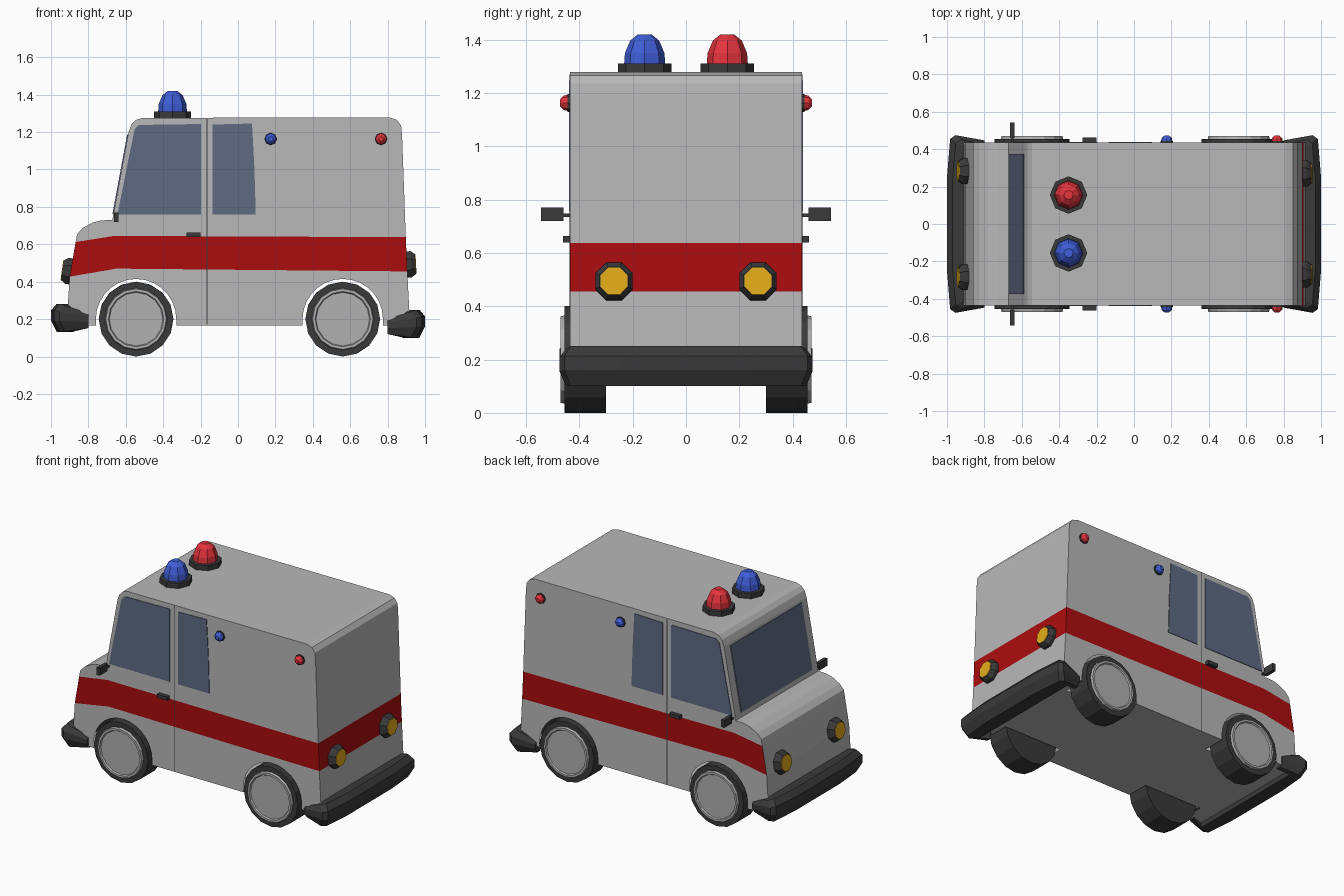
import bpy, bmesh, math
from mathutils import Vector

if "Cube" in bpy.data.objects:
    bpy.data.objects.remove(bpy.data.objects["Cube"])


def mat(name, rgb):
    m = bpy.data.materials.new(name)
    m.diffuse_color = (*rgb, 1)
    m.use_nodes = True
    m.node_tree.nodes["Principled BSDF"].inputs["Base Color"].default_value = m.diffuse_color
    return m


GREY = mat("body_grey", (0.48, 0.48, 0.48))
RED = mat("stripe_red", (0.41, 0.004, 0.005))
GLASS = mat("window_blue_grey", (0.115, 0.145, 0.225))
BLACK = mat("rubber_black", (0.042, 0.042, 0.042))
HUB = mat("hub_grey", (0.44, 0.44, 0.44))
LRED = mat("lamp_red", (0.78, 0.034, 0.047))
LBLUE = mat("lamp_blue", (0.05, 0.11, 0.68))
AMBER = mat("lamp_amber", (0.78, 0.42, 0.01))
W = 0.435  # half width of the body


def finish(name, bm, *mats, recalc=True):
    bmesh.ops.remove_doubles(bm, verts=bm.verts, dist=1e-5)
    if recalc:
        bmesh.ops.recalc_face_normals(bm, faces=bm.faces)
    me = bpy.data.meshes.new(name)
    bm.to_mesh(me)
    bm.free()
    for m in mats:
        me.materials.append(m)
    ob = bpy.data.objects.new(name, me)
    bpy.context.collection.objects.link(ob)
    return ob


def face(bm, pts, idx=0):
    f = bm.faces.new([bm.verts.new(p) for p in pts])
    f.material_index = idx
    return f


def prism(name, pts, vec, m):
    """Flat polygon pushed along vec."""
    bm = bmesh.new()
    a = [Vector(p) for p in pts]
    b = [p + Vector(vec) for p in a]
    face(bm, a)
    face(bm, b[::-1])
    for i in range(len(a)):
        j = (i + 1) % len(a)
        face(bm, (a[i], a[j], b[j], b[i]))
    return finish(name, bm, m)


def box(name, lo, hi, m):
    (x0, y0, z0), (x1, y1, z1) = lo, hi
    return prism(name, [(x0, y0, z0), (x1, y0, z0), (x1, y1, z0), (x0, y1, z0)],
                 (0, 0, z1 - z0), m)


def lathe(name, rings, origin, axis, n, m, phase=0.0):
    """Capped solid of revolution; rings are (radius, height along axis)."""
    q = Vector(axis).to_track_quat('Z', 'Y')
    bm = bmesh.new()
    loops = [[Vector(origin) + q @ Vector((r * math.cos(t), r * math.sin(t), h))
              for t in (phase + 2 * math.pi * k / n for k in range(n))] for r, h in rings]
    face(bm, loops[0][::-1])
    face(bm, loops[-1])
    for a, b in zip(loops, loops[1:]):
        for k in range(n):
            l = (k + 1) % n
            face(bm, (a[k], a[l], b[l], b[k]))
    return finish(name, bm, m)


# Body shell: side panels in three bands, wrapped by the outline
WHEELS = (-0.545, 0.56)
BOT, AR = 0.165, 0.215


def arch(cx):
    pts = [(cx - AR, BOT)]
    for k in range(15):
        t = math.pi * (1 - k / 14)
        pts.append((cx + AR * math.cos(t), 0.2 + AR * math.sin(t)))
    return pts + [(cx + AR, BOT)]


f_lo, f_hi = (-0.9, 0.427), (-0.868, 0.612)      # stripe at the nose
k_lo, k_hi = (-0.65, 0.47), (-0.66, 0.645)       # stripe bend
b_lo, b_hi = (0.905, 0.455), (0.897, 0.638)      # stripe at the tail
nose, tail = (-0.917, BOT), (0.92, BOT)
over = [(-0.86, 0.655), (-0.83, 0.687), (-0.78, 0.715), (-0.73, 0.728), (-0.672, 0.73),
        (-0.585, 1.2), (-0.57, 1.24), (-0.545, 1.265), (-0.51, 1.276),
        (0.81, 1.278), (0.85, 1.265), (0.872, 1.235), (0.877, 1.19)]
lower = [f_lo, nose] + arch(WHEELS[0]) + arch(WHEELS[1]) + [tail, b_lo, k_lo]
stripe = [f_lo, k_lo, b_lo, b_hi, k_hi, f_hi]
upper = [f_hi, k_hi, b_hi] + over[::-1]
outline = [nose, f_lo, f_hi] + over + [b_hi, b_lo, tail]

bm = bmesh.new()
for s in (-1, 1):
    for poly, idx in ((lower, 0), (stripe, 1), (upper, 0)):
        face(bm, [(x, s * W, z) for x, z in poly][::-s], idx)
for a, b in zip(outline, outline[1:]):
    face(bm, [(a[0], -W, a[1]), (a[0], W, a[1]), (b[0], W, b[1]), (b[0], -W, b[1])],
         1 if a == b_hi else 0)
finish("body_shell", bm, GREY, RED)

# Floor with notches for the wheels
bm = bmesh.new()
IN = 0.285
cuts = [nose[0], WHEELS[0] - AR, WHEELS[0] + AR, WHEELS[1] - AR, WHEELS[1] + AR, tail[0]]
for i, (x0, x1) in enumerate(zip(cuts, cuts[1:])):
    w = IN if i % 2 else W
    face(bm, [(x0, -w, BOT), (x0, w, BOT), (x1, w, BOT), (x1, -w, BOT)])
finish("floor", bm, GREY, recalc=False)

# Windscreen
sx = lambda z: -0.672 + (z - 0.73) * 0.185
prism("windscreen", [(sx(z), y, z) for z, y in
      ((0.76, -0.375), (0.76, 0.375), (1.185, 0.375), (1.185, -0.375))],
      (-0.005, 0, 0.001), GLASS)

front_win = [(-0.645, 0.758), (-0.197, 0.758), (-0.197, 1.243), (-0.53, 1.238), (-0.553, 1.215)]
rear_win = [(-0.135, 0.758), (0.095, 0.758), (0.088, 1.0), (0.075, 1.246), (-0.135, 1.24)]
seam = [(-0.168, 0.17), (-0.163, 0.17), (-0.163, 1.27), (-0.168, 1.27)]

for s, side in ((-1, "right"), (1, "left")):
    # Side windows and door seam
    for name, poly, d, m in (("front_window", front_win, 0.004, GLASS),
                             ("rear_window", rear_win, 0.004, GLASS),
                             ("door_seam", seam, 0.002, BLACK)):
        prism(f"{name}_{side}", [(x, s * W, z) for x, z in poly], (0, s * d, 0), m)
    # Door handle and mirror
    box(f"door_handle_{side}", (-0.275, s * 0.43, 0.64), (-0.2, s * 0.462, 0.664), BLACK)
    box(f"mirror_stem_{side}", (-0.656, s * 0.43, 0.735), (-0.644, s * 0.465, 0.748), BLACK)
    box(f"mirror_{side}", (-0.663, s * 0.46, 0.72), (-0.64, s * 0.543, 0.77), BLACK)
    # Small marker lamps
    for name, x, m in (("blue", 0.175, LBLUE), ("red", 0.765, LRED)):
        o = (x, s * W, 1.163)
        lathe(f"marker_base_{name}_{side}", [(0.034, -0.005), (0.034, 0.01)], o, (0, s, 0), 8, BLACK)
        lathe(f"marker_lamp_{name}_{side}", [(0.03, 0.01), (0.027, 0.024), (0.013, 0.037)],
              o, (0, s, 0), 8, m)
    # Wheels
    for end, x in zip(("front", "rear"), WHEELS):
        o = (x, s * 0.3, 0.2)
        lathe(f"{end}_tyre_{side}", [(0.2, 0), (0.2, 0.155)], o, (0, s, 0), 16, BLACK)
        lathe(f"{end}_hub_{side}", [(0.167, 0.15), (0.162, 0.171), (0.148, 0.171), (0.143, 0.162)],
              o, (0, s, 0), 16, HUB)
    # Headlamps and tail lamps, tilted with the body
    for end, o, ax in (("head", (-0.893, s * 0.283, 0.455), (-1, 0, 0.14)),
                       ("tail", (0.903, s * 0.27, 0.492), (1, 0, 0.05))):
        ph = math.pi / 8
        lathe(f"{end}lamp_ring_{side}", [(0.076, -0.01), (0.076, 0.022), (0.058, 0.046)],
              o, ax, 8, BLACK, ph)
        lathe(f"{end}lamp_lens_{side}", [(0.057, 0.04), (0.055, 0.049)], o, ax, 8, AMBER, ph)
    # Roof beacons
    o = (-0.35, s * 0.155, 1.275)
    lathe(f"beacon_base_{side}", [(0.1, -0.003), (0.1, 0.035)], o, (0, 0, 1), 8, BLACK)
    lathe(f"beacon_dome_{side}", [(0.077, 0.035), (0.074, 0.075), (0.054, 0.122), (0.025, 0.145)],
          o, (0, 0, 1), 8, LRED if s > 0 else LBLUE)

# Wrap-around bumpers: hexagonal section lofted along a curved path
half = [(0.80, 0.447, 0.12, 0.2), (0.955, 0.475, 0.102, 0.24),
        (0.983, 0.455, 0.1, 0.25), (1.0, 0.25, 0.1, 0.25)]
path = half + [(x, -y, a, b) for x, y, a, b in half[::-1]]
for name, d, up in (("rear_bumper", 1, 0.0), ("front_bumper", -1, 0.032)):
    bm = bmesh.new()
    rows = []
    for x, y, a, b in path:
        xi = x - 0.03 if x > 0.9 else x
        xb = min(x, 0.88)
        h = (b - a) * 0.4
        sec = [(xb, y * 0.88, a), (xi, y * 0.95, a), (x, y, a + h), (x, y, b - h * 0.6),
               (xi, y * 0.95, b), (xb, y * 0.88, b)]
        rows.append([(px * d, py, pz + up) for px, py, pz in sec])
    face(bm, rows[0])
    face(bm, rows[-1])
    for r, t in zip(rows, rows[1:]):
        for k in range(6):
            l = (k + 1) % 6
            face(bm, (r[k], r[l], t[l], t[k]))
    finish(name, bm, BLACK)
